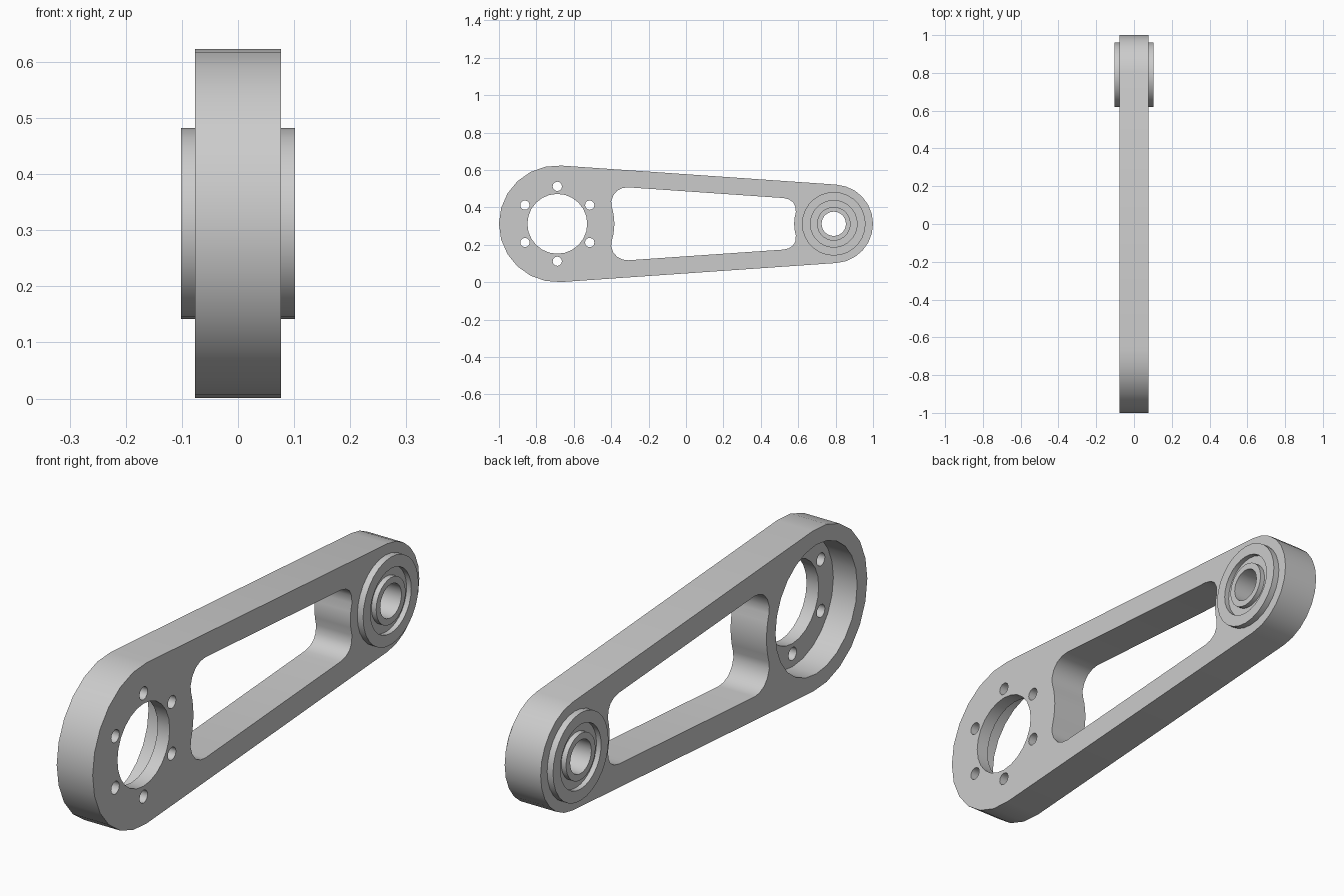
import bpy, bmesh
from math import sin, cos, asin, pi, radians

cube = bpy.data.objects.get("Cube")
if cube:
    bpy.data.objects.remove(cube)

MID = 0.312                      # height of the arm's centre line
BIG_Y, BIG_R = -0.688, 0.312     # wide end
SMALL_Y, SMALL_R = 0.79, 0.21    # narrow end
HALF = 0.077                     # half thickness of the arm

grey = bpy.data.materials.new("plain grey")
grey.use_nodes = True
grey.diffuse_color = (0.6, 0.6, 0.6, 1)
grey.node_tree.nodes["Principled BSDF"].inputs["Base Color"].default_value = (0.6, 0.6, 0.6, 1)


def arc(cy, r, start, end, steps, cz=0.0):
    """Points (y, height above centre line) along an arc, ends included."""
    return [(cy + r * cos(start + (end - start) * i / steps),
             cz + r * sin(start + (end - start) * i / steps)) for i in range(steps + 1)]


def circle(cy, r, steps, cz=0.0):
    return arc(cy, r, 0, 2 * pi, steps, cz)[:-1]


def to_object(name, bm):
    bmesh.ops.recalc_face_normals(bm, faces=bm.faces)
    mesh = bpy.data.meshes.new(name)
    bm.to_mesh(mesh)
    bm.free()
    mesh.materials.append(grey)
    obj = bpy.data.objects.new(name, mesh)
    bpy.context.collection.objects.link(obj)
    return obj


def prism(name, points, x0, x1):
    """Side profile extruded across the arm's thickness."""
    bm = bmesh.new()
    face = bm.faces.new([bm.verts.new((x0, y, MID + h)) for y, h in points])
    new = bmesh.ops.extrude_face_region(bm, geom=[face])["geom"]
    bmesh.ops.translate(bm, vec=(x1 - x0, 0, 0),
                        verts=[g for g in new if isinstance(g, bmesh.types.BMVert)])
    return to_object(name, bm)


def activate(obj):
    bpy.ops.object.select_all(action="DESELECT")
    obj.select_set(True)
    bpy.context.view_layer.objects.active = obj


def cut(target, points, x0=-0.2, x1=0.2):
    """Cut a profile out of the target."""
    cutter = prism("cutter", points, x0, x1)
    cutter.hide_render = True
    mod = target.modifiers.new("cut", "BOOLEAN")
    mod.operation, mod.solver, mod.object = "DIFFERENCE", "EXACT", cutter
    activate(target)
    bpy.ops.object.modifier_apply(modifier=mod.name)
    bpy.data.objects.remove(cutter)


# Arm: two round ends joined by tangent sides
tangent = pi / 2 - asin((BIG_R - SMALL_R) / (SMALL_Y - BIG_Y))
outline = (arc(BIG_Y, BIG_R, tangent, 2 * pi - tangent, 12)
           + arc(SMALL_Y, SMALL_R, -tangent, tangent, 12))
arm = prism("arm", outline, -HALF, HALF)

# Tapered window, its ends curving around the two round ends
upper = (arc(SMALL_Y, 0.212, pi, radians(163), 2)
         + [(0.585, 0.092), (0.573, 0.115), (0.55, 0.131), (0.52, 0.138), (0.49, 0.14),
            (-0.31, 0.195), (-0.34, 0.191), (-0.368, 0.177), (-0.389, 0.152),
            (-0.4, 0.12)]
         + arc(BIG_Y, 0.305, radians(18), 0, 3))
window = upper + [(y, -h) for y, h in reversed(upper[1:-1])]
cut(arm, window)

# Wide bore, its deep recess on one side, and a ring of bolt holes
cut(arm, circle(BIG_Y, 0.25, 24), -0.2, 0.025)
cut(arm, circle(BIG_Y, 0.16, 24))
for i in range(6):
    a = radians(30 + 60 * i)
    cut(arm, circle(BIG_Y + 0.2 * cos(a), 0.025, 12, 0.2 * sin(a)))

# Seat for the bearing
cut(arm, circle(SMALL_Y, 0.14, 24))

# Bearing: grooved ring revolved about the cross axis, proud of both faces
side = [(0.065, 0.102), (0.09, 0.102), (0.09, 0.082),
        (0.125, 0.082), (0.125, 0.102), (0.17, 0.102)]
section = side + [(r, -x) for r, x in reversed(side)]
bm = bmesh.new()
STEPS = 28
rings = [[bm.verts.new((x, SMALL_Y + r * cos(2 * pi * i / STEPS),
                        MID + r * sin(2 * pi * i / STEPS))) for r, x in section]
         for i in range(STEPS)]
for i in range(STEPS):
    a, b = rings[i], rings[(i + 1) % STEPS]
    for j in range(len(section)):
        k = (j + 1) % len(section)
        bm.faces.new((a[j], a[k], b[k], b[j]))
bearing = to_object("bearing", bm)

for obj in (arm, bearing):
    activate(obj)
    bpy.ops.object.shade_smooth_by_angle(angle=radians(32))
